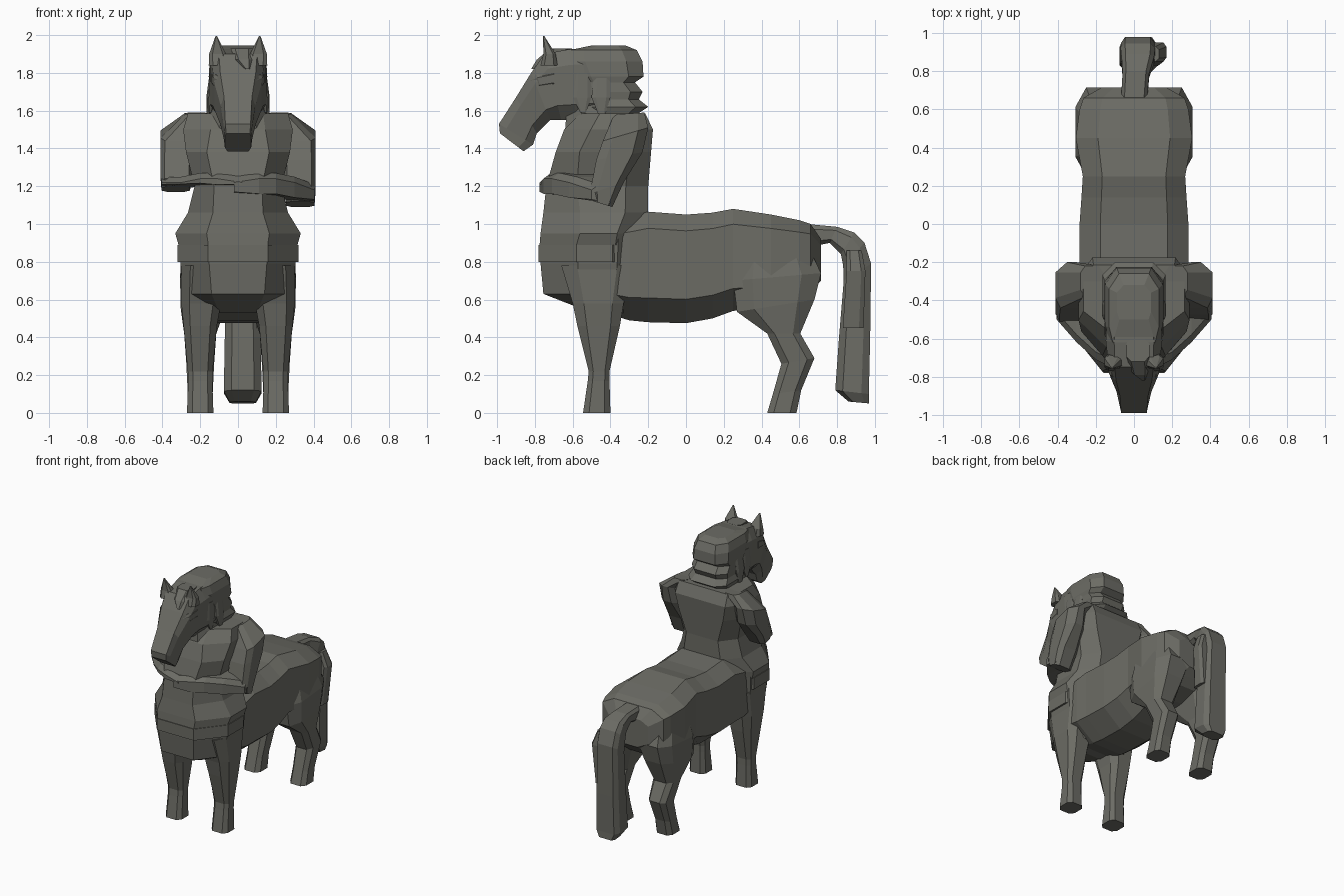
import bpy, bmesh, math
from mathutils import Vector

mat = bpy.data.materials.new("dark_stone")
mat.diffuse_color = (0.15, 0.15, 0.13, 1)


def loft(name, rings):
    """Skin a list of equal-length point rings and cap both ends."""
    bm = bmesh.new()
    vs = [[bm.verts.new(p) for p in r] for r in rings]
    n = len(rings[0])
    for a, b in zip(vs, vs[1:]):
        for i in range(n):
            j = (i + 1) % n
            bm.faces.new((a[i], a[j], b[j], b[i]))
    bm.faces.new(vs[0])
    bm.faces.new(vs[-1])
    bmesh.ops.recalc_face_normals(bm, faces=bm.faces)
    me = bpy.data.meshes.new(name)
    bm.to_mesh(me)
    bm.free()
    me.materials.append(mat)
    ob = bpy.data.objects.new(name, me)
    bpy.context.collection.objects.link(ob)
    return ob


def ring(a, b, cx, hw, wa=.6, wb=.6, ta=.22, tb=.78):
    """Chamfered section between side-view points a and b (y, z), half width hw."""
    a, b = Vector(a), Vector(b)
    half = [(0, wa), (ta, 1), (tb, 1), (1, wb)]
    pts = [(cx + hw * w, *a.lerp(b, t)) for t, w in half]
    return pts + [(cx - hw * w, *a.lerp(b, t)) for t, w in reversed(half)]


def level(z, y0, y1, hw, cx=0, **k):
    return ring((y0, z), (y1, z), cx, hw, **k)


def section(x, y0, y1, z0, z1):
    """Six-sided forearm section at x."""
    zm = (z0 + z1) / 2
    return [(x, y0, z0 + .02), (x, y0, z1 - .03), (x, y0 + .04, z1),
            (x, y1, z1), (x, y1, zm), (x, y1, z0)]


# Horse barrel and croup
barrel = [(-.5, .55, 1.0, .28), (-.3, .49, 1.04, .29), (-.2, .48, 1.065, .285), (0, .475, 1.05, .285),
          (.14, .5, 1.06, .275), (.25, .54, 1.08, .268), (.45, .56, 1.05, .305),
          (.6, .6, 1.02, .285), (.66, .65, 1.0, .265), (.715, .70, .92, .17)]
loft("horse_body", [ring((y, t), (y, b), 0, w, .62, .45, .15, .78) for y, b, t, w in barrel])

# Chest block and belt
loft("horse_chest", [level(z, a, b, w, wa=.5, ta=.38) for z, a, b, w in
     [(.53, -.5, -.3, .2), (.63, -.755, -.27, .28), (.79, -.77, -.25, .305), (.97, -.765, -.24, .315)]])
loft("belt", [level(z, -.78, -.28, .32, wa=.5, ta=.4) for z in (.80, .89)])

# Upright torso with flared hem
loft("torso", [level(z, a, b, w, wa=wa, wb=wb, ta=ta) for z, a, b, w, wa, wb, ta in
     [(.89, -.775, -.26, .315, .5, .7, .38), (.95, -.77, -.25, .332, .5, .6, .4),
      (1.06, -.755, -.2, .265, .5, .6, .35), (1.2, -.74, -.2, .23, .55, .6, .3),
      (1.38, -.69, -.185, .275, .6, .7, .25), (1.5, -.645, -.175, .29, .5, .75, .3),
      (1.585, -.56, -.215, .265, .5, .8, .3)]])
loft("neck", [level(1.5, -.64, -.24, .16), level(1.62, -.63, -.28, .14), level(1.8, -.65, -.3, .13)])

# Folded arms, the -x one slightly higher
for s, dz, side in ((1, 0, "left"), (-1, .08, "right")):
    loft(side + "_upper_arm", [
        ring((-.38, 1.58), (-.22, 1.59), s * .22, .06),
        ring((-.44, 1.44), (-.2, 1.51), s * .325, .086, .7, .3),
        ring((-.475, 1.34), (-.23, 1.38), s * .325, .086, .75, .4),
        ring((-.51, 1.16 + dz), (-.33, 1.22 + dz / 2), s * .325, .086, .75),
        ring((-.49, 1.12 + dz), (-.39, 1.09 + dz), s * .33, .075)])
    loft(side + "_forearm", [
        section(s * .405, -.5, -.4, 1.11 + dz, 1.21 + dz / 2),
        section(s * .30, -.62, -.42, 1.12 + dz * .9, 1.25),
        section(s * .20, -.71, -.5, 1.14 + dz * .7, 1.27),
        section(s * .11, -.755, -.55, 1.14 + dz * .6, 1.27),
        section(s * -.02, -.775, -.62, 1.15 + dz / 2, 1.25)])

# Legs
for s, side in ((1, "left"), (-1, "right")):
    loft(side + "_front_leg", [level(z, a, b, w, s * c) for z, a, b, c, w in
         [(.78, -.66, -.28, .18, .12), (.58, -.60, -.33, .195, .105), (.46, -.575, -.35, .2, .088),
          (.22, -.515, -.405, .2, .066), (.17, -.52, -.405, .2, .064), (0, -.545, -.40, .2, .07)]])
    loft(side + "_hind_leg", [ring(a, b, s * c, w) for a, b, c, w in
         [((.3, .94), (.62, .94), .15, .11), ((.25, .70), (.715, .74), .165, .142),
          ((.27, .535), (.68, .60), .185, .118), ((.43, .42), (.605, .42), .2, .085),
          ((.505, .26), (.68, .29), .2, .074), ((.46, .1), (.61, .12), .2, .066),
          ((.43, 0), (.585, 0), .2, .07)]])

# Tail with a side lock
loft("tail", [ring(a, b, c, w, .75) for a, b, c, w in
     [((.64, 1.0), (.66, .88), 0, .068), ((.80, .985), (.76, .90), .01, .07),
      ((.89, .955), (.82, .84), .02, .085), ((.945, .90), (.832, .78), .02, .09),
      ((.98, .79), (.835, .70), .02, .088), ((.975, .4), (.81, .4), .025, .095),
      ((.968, .1), (.79, .12), .025, .1), ((.97, .05), (.86, .06), .025, .07)]])
loft("tail_lock", [level(z, a, b, w, c) for z, a, b, c, w in
     [(.86, .85, .93, .09, .04), (.75, .85, .95, .13, .04), (.45, .83, .94, .11, .03)]])

# Horse head
loft("horse_head", [ring(a, b, 0, w, wa, wb) for a, b, w, wa, wb in
     [((-.45, 1.93), (-.45, 1.56), .145, .7, .6), ((-.62, 1.925), (-.58, 1.55), .148, .7, .6),
      ((-.75, 1.90), (-.66, 1.55), .135, .75, .5), ((-.82, 1.80), (-.72, 1.55), .125, .75, .5),
      ((-.90, 1.67), (-.79, 1.48), .092, .8, .6), ((-.99, 1.53), (-.81, 1.42), .074, .9, .7),
      ((-.985, 1.48), (-.86, 1.385), .07, .9, .8)]])
for s, side in ((1, "left"), (-1, "right")):
    loft(side + "_ear", [level(z, a, b, w, s * c) for z, a, b, c, w in
         [(1.84, -.77, -.68, .1, .055), (1.90, -.755, -.69, .108, .045), (1.995, -.757, -.75, .115, .004)]])
    loft(side + "_brow", [ring((-.70, 1.81), (-.70, 1.73), s * .11, .03),
                          ring((-.79, 1.79), (-.77, 1.72), s * .1, .03),
                          ring((-.83, 1.77), (-.81, 1.72), s * .08, .02)])
loft("forelock", [level(1.93, -.72, -.6, .06, .02), level(1.87, -.79, -.7, .045, .03),
                  level(1.82, -.82, -.76, .012, .05)])

# Mane in stepped layers, with locks around the collar
loft("mane", [level(z, a, b, w, wa=.85) for z, a, b, w in
     [(1.945, -.5, -.32, .09), (1.92, -.62, -.26, .13), (1.86, -.62, -.23, .15),
      (1.78, -.58, -.225, .155), (1.75, -.55, -.27, .15), (1.70, -.52, -.23, .155),
      (1.66, -.5, -.25, .15), (1.62, -.5, -.2, .165), (1.58, -.48, -.26, .15)]])
for s in (1, -1):
    for y, w, z in [(-.55, .135, 1.59), (-.45, .148, 1.57)]:
        loft("mane_lock", [level(1.80, y - .04, y + .05, .015, s * .135),
                           level(1.67, y - .05, y + .05, .02, s * w),
                           level(z, y - .01, y + .02, .008, s * (w + .012))])
